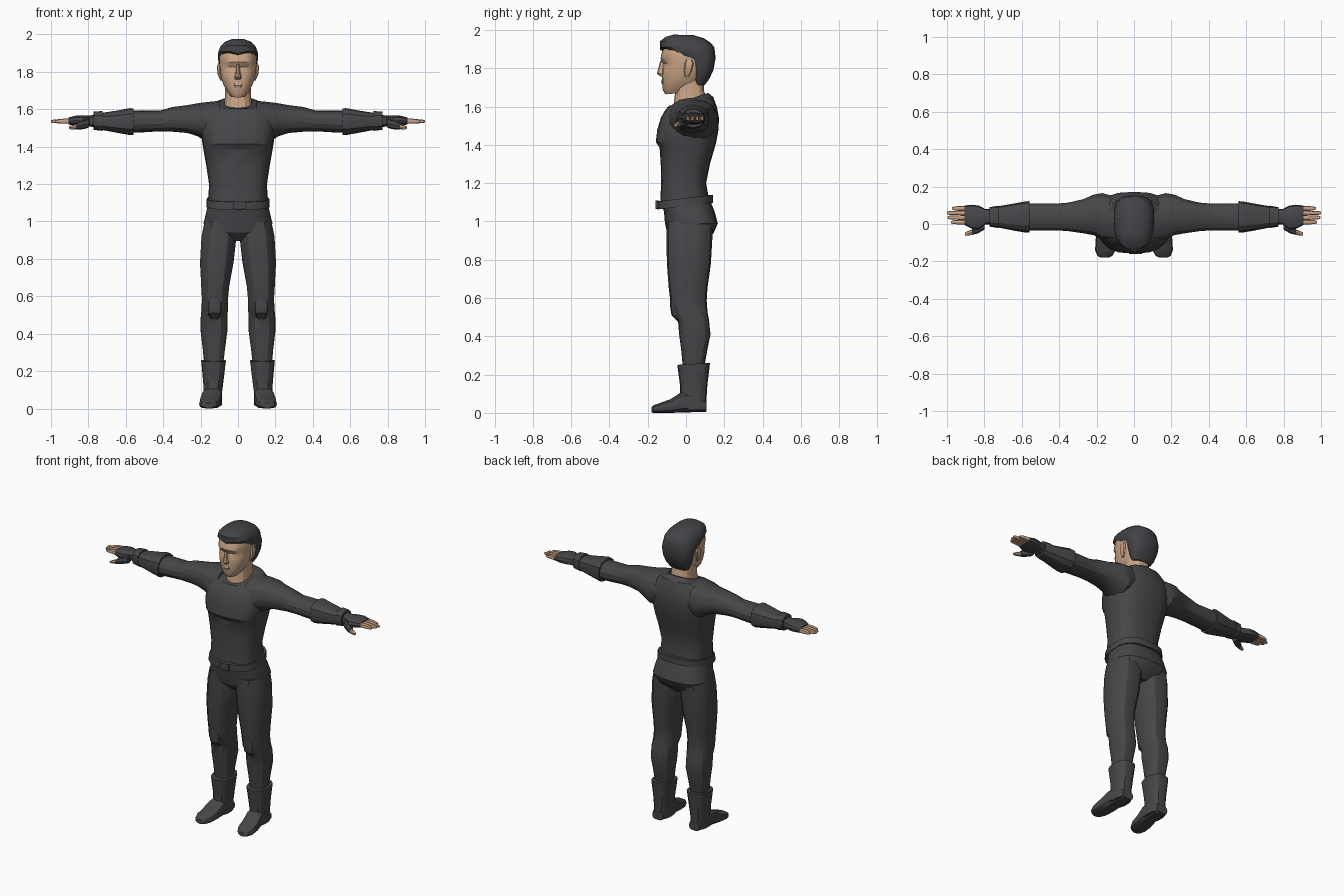
import bpy, bmesh, math
from mathutils import Vector


def material(name, rgb):
    m = bpy.data.materials.new(name)
    m.diffuse_color = (*rgb, 1)
    return m


CLOTH = material("charcoal cloth", (0.062, 0.061, 0.066))
SKIN = material("skin", (0.60, 0.38, 0.24))
HAIR = material("dark hair", (0.055, 0.056, 0.062))


def finish(name, bm, mat, mirror=False, angle=28):
    bmesh.ops.recalc_face_normals(bm, faces=bm.faces[:])
    me = bpy.data.meshes.new(name)
    bm.to_mesh(me)
    bm.free()
    me.materials.append(mat)
    ob = bpy.data.objects.new(name, me)
    bpy.context.collection.objects.link(ob)
    bpy.ops.object.select_all(action='DESELECT')
    ob.select_set(True)
    bpy.context.view_layer.objects.active = ob
    bpy.ops.object.shade_smooth_by_angle(angle=math.radians(angle))
    if mirror:
        mod = ob.modifiers.new("mirror", 'MIRROR')
        mod.use_mirror_merge = False
    return ob


def loft(name, axis, rings, mat, n=14, power=2.4, mirror=False, tweak=None):
    """Skin rounded sections: (station, a0, a1, b0, b1[, tilt along b])."""
    bm = bmesh.new()
    loops = []
    for t, a0, a1, b0, b1, *tilt in rings:
        k = tilt[0] if tilt else 0
        loop = []
        for i in range(n):
            ang = 2 * math.pi * i / n - math.pi / 2
            c, s = math.cos(ang), math.sin(ang)
            u = math.copysign(abs(c) ** (2 / power), c) if abs(c) > 1e-6 else 0
            v = math.copysign(abs(s) ** (2 / power), s) if abs(s) > 1e-6 else 0
            a = (a0 + a1) / 2 + u * (a1 - a0) / 2
            b = (b0 + b1) / 2 + v * (b1 - b0) / 2
            st = t + k * v * (b1 - b0) / 2
            p = {'x': (st, a, b), 'y': (a, st, b), 'z': (a, b, st)}[axis]
            p = Vector(p)
            loop.append(bm.verts.new(tweak(p) if tweak else p))
        loops.append(loop)
    for l0, l1 in zip(loops, loops[1:]):
        for i in range(n):
            j = (i + 1) % n
            bm.faces.new((l0[i], l0[j], l1[j], l1[i]))
    bm.faces.new(loops[0])
    bm.faces.new(loops[-1])
    return finish(name, bm, mat, mirror)


# Shirt, with a chest shelf and a neckline that dips at the front
loft("shirt", 'z', [
    (1.09, -.160, .160, -.135, .125),
    (1.20, -.155, .155, -.130, .105),
    (1.30, -.170, .170, -.132, .125),
    (1.385, -.185, .185, -.138, .150),
    (1.415, -.190, .190, -.158, .158),
    (1.48, -.200, .200, -.150, .170),
    (1.54, -.200, .200, -.132, .172),
    (1.59, -.185, .185, -.108, .162, .05),
    (1.627, -.135, .135, -.088, .142, .2),
    (1.638, -.078, .078, -.072, .115, .36)], CLOTH, n=20, power=2.7)

# Hips
loft("hips", 'z', [
    (1.10, -.162, .162, -.130, .130),
    (1.05, -.172, .172, -.115, .150),
    (.99, -.186, .186, -.110, .166),
    (.94, -.170, .170, -.098, .145),
    (.895, -.070, .070, -.055, .095)], CLOTH, n=18, power=2.7)

# Belt, higher at the back, with its buckle
loft("belt", 'z', [
    (1.08, -.170, .170, -.150, .142, .12),
    (1.122, -.167, .167, -.150, .142, .12)], CLOTH, n=20, power=2.7)
loft("buckle", 'y', [
    (-.160, -.028, .042, 1.064, 1.108),
    (-.140, -.028, .042, 1.064, 1.108)], CLOTH, n=8, power=6)

# Trouser legs
loft("trouser_leg", 'z', [
    (1.00, .020, .180, -.100, .140),
    (.92, .006, .197, -.102, .138),
    (.78, .022, .205, -.100, .130),
    (.65, .046, .198, -.090, .112),
    (.585, .052, .194, -.082, .108),
    (.53, .052, .197, -.072, .112),
    (.485, .056, .201, -.042, .120),
    (.41, .056, .201, -.036, .128),
    (.32, .068, .190, -.024, .110),
    (.22, .080, .180, -.015, .092)], CLOTH, power=2.5, mirror=True)
loft("knee_cap", 'z', [
    (.605, .100, .150, -.082, -.03),
    (.56, .082, .168, -.084, -.03),
    (.51, .084, .166, -.076, -.02),
    (.475, .105, .145, -.042, -.01)], CLOTH, n=8, mirror=True)

# Boots: shaft and foot
loft("boot_shaft", 'z', [
    (.256, .063, .198, -.045, .125, .06),
    (.235, .066, .196, -.043, .123, .04),
    (.15, .076, .188, -.032, .112),
    (.09, .084, .184, -.030, .108),
    (.015, .084, .186, -.040, .106)], CLOTH, power=2.6, mirror=True)
loft("boot_foot", 'y', [
    (.106, .096, .174, .006, .060),
    (.05, .086, .186, .004, .105),
    (-.025, .084, .194, .002, .108),
    (-.08, .090, .205, .000, .072),
    (-.14, .098, .208, .000, .050),
    (-.170, .116, .196, .000, .040),
    (-.180, .135, .178, .002, .030)], CLOTH, n=12, power=3, mirror=True)

# Sleeves with shoulder, upper arm and elbow
loft("sleeve", 'x', [
    (.10, -.095, .150, 1.44, 1.645),
    (.17, -.088, .168, 1.425, 1.638),
    (.215, -.062, .160, 1.455, 1.632),
    (.27, -.052, .135, 1.473, 1.622),
    (.35, -.040, .116, 1.480, 1.612),
    (.42, -.035, .110, 1.482, 1.592),
    (.50, -.036, .112, 1.477, 1.592),
    (.58, -.038, .112, 1.474, 1.592)], CLOTH, power=2.3, mirror=True)

# Forearm guard, wrist band and wrist
loft("forearm_guard", 'x', [
    (.560, -.046, .122, 1.463, 1.604),
    (.578, -.046, .121, 1.462, 1.606),
    (.64, -.036, .110, 1.473, 1.594),
    (.73, -.018, .094, 1.490, 1.580)], CLOTH, n=12, mirror=True)
loft("wrist_band", 'x', [
    (.725, -.022, .098, 1.484, 1.590),
    (.772, -.014, .090, 1.490, 1.588)], CLOTH, n=12, mirror=True)

# Fingerless glove
loft("glove", 'x', [
    (.76, -.002, .080, 1.503, 1.572),
    (.795, -.002, .080, 1.508, 1.566),
    (.83, -.030, .098, 1.508, 1.568),
    (.865, -.026, .103, 1.512, 1.566),
    (.905, -.006, .099, 1.518, 1.556)], CLOTH, n=12, power=2.8, mirror=True)
loft("glove_thumb", 'x', [
    (.80, -.030, .020, 1.500, 1.550),
    (.835, -.050, .000, 1.492, 1.540),
    (.865, -.058, -.022, 1.492, 1.526)], CLOTH, n=8, mirror=True)
loft("thumb_tip", 'x', [
    (.855, -.054, -.026, 1.494, 1.522),
    (.885, -.062, -.036, 1.492, 1.516),
    (.903, -.062, -.046, 1.494, 1.508)], SKIN, n=8, mirror=True)

# Fingers
for i, tip in enumerate((.978, .996, 1.0, .972)):
    y = .010 + .0245 * i
    loft("finger_%d" % (i + 1), 'x', [
        (.88, y - .013, y + .013, 1.522, 1.552),
        (.94, y - .012, y + .012, 1.524, 1.549),
        (tip - .012, y - .010, y + .010, 1.526, 1.544),
        (tip, y - .006, y + .006, 1.529, 1.540)], SKIN, n=8, power=3, mirror=True)

# Neck
loft("neck", 'z', [
    (1.57, -.078, .078, -.078, .115, .2),
    (1.625, -.076, .076, -.066, .108, .3),
    (1.68, -.070, .070, -.056, .094),
    (1.76, -.072, .072, -.060, .095)], SKIN, n=14)


# Head, with the eye sockets pressed in
def sockets(p):
    if abs(p.z - 1.825) < .012 and p.y < -.06 and .02 < abs(p.x) < .08:
        p.y += .014
    return p


loft("head", 'z', [
    (1.668, -.036, .036, -.108, .000, .08),
    (1.69, -.055, .055, -.121, .045, .05),
    (1.725, -.076, .076, -.124, .080),
    (1.76, -.089, .089, -.126, .110),
    (1.80, -.097, .097, -.125, .130),
    (1.825, -.099, .099, -.125, .135),
    (1.852, -.101, .101, -.133, .140),
    (1.90, -.100, .100, -.122, .140),
    (1.94, -.080, .080, -.100, .110)], SKIN, n=18, power=2.5, tweak=sockets)

# Nose, lips and ears
loft("nose", 'z', [
    (1.758, -.016, .016, -.134, -.10),
    (1.772, -.019, .019, -.152, -.10),
    (1.79, -.013, .013, -.148, -.10),
    (1.84, -.009, .009, -.134, -.10)], SKIN, n=8, power=2)
loft("lips", 'z', [
    (1.715, -.018, .018, -.125, -.10),
    (1.728, -.026, .026, -.130, -.10),
    (1.742, -.018, .018, -.127, -.10)], SKIN, n=8)
loft("ear", 'z', [
    (1.755, .082, .095, -.006, .014),
    (1.785, .086, .108, -.010, .030),
    (1.825, .088, .113, -.008, .040),
    (1.845, .090, .106, .002, .032)], SKIN, n=8, mirror=True)

# Hair: short nape, sideburns and a forelock with a shallow peak
def hairline(p):
    if p.z < 1.925 and p.y < -.10 and abs(p.x) < .02:
        p.z -= .012
    return p


loft("hair", 'z', [
    (1.712, -.064, .064, .045, .098),
    (1.745, -.084, .084, .032, .122),
    (1.79, -.098, .098, .022, .143),
    (1.845, -.105, .105, .000, .153),
    (1.868, -.108, .108, -.070, .153),
    (1.895, -.108, .108, -.112, .150),
    (1.910, -.106, .106, -.137, .147),
    (1.936, -.094, .094, -.137, .130, -.03),
    (1.960, -.070, .070, -.105, .095, -.04),
    (1.974, -.034, .034, -.065, .040, -.03)], HAIR, n=18, power=2.5, tweak=hairline)
